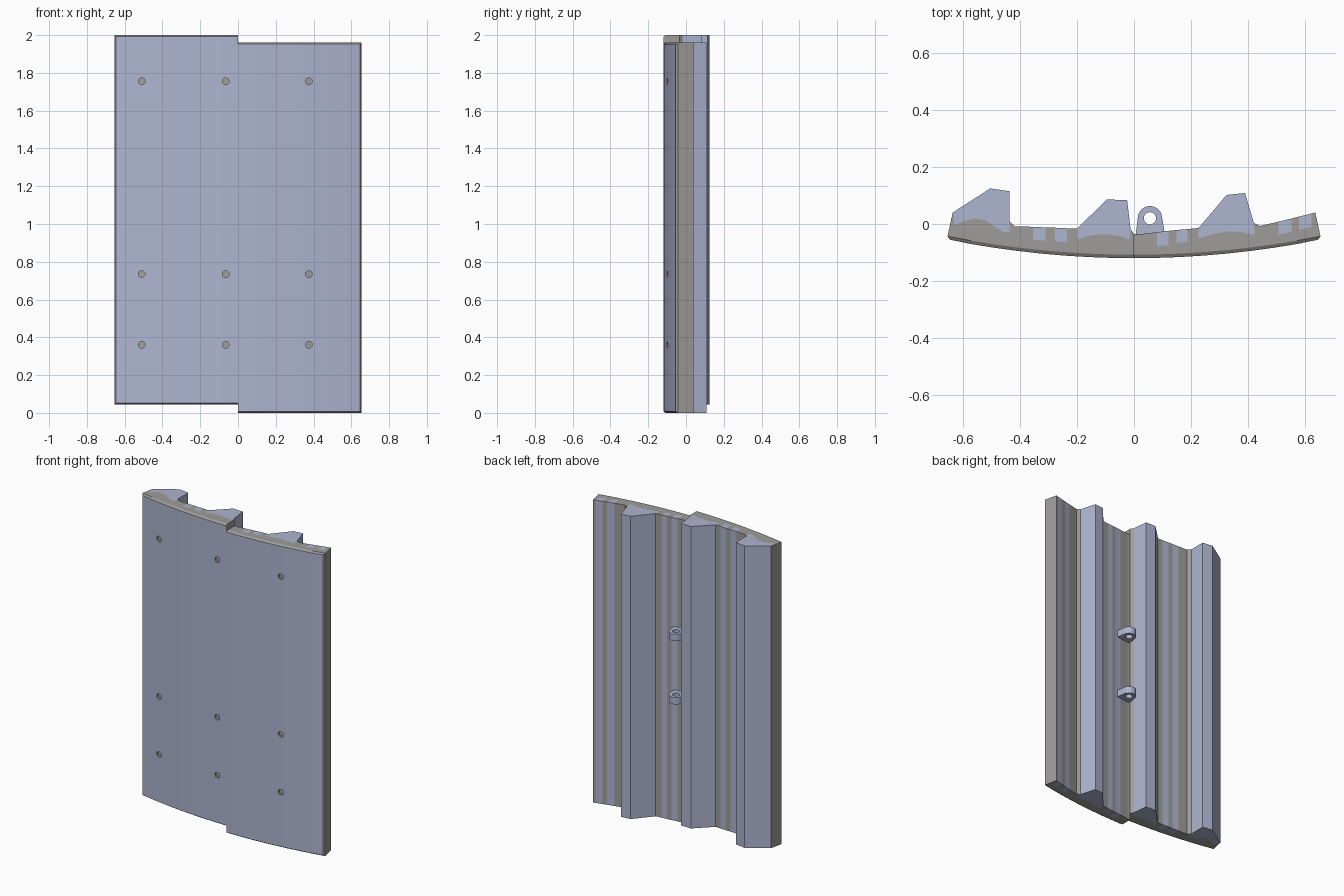
import bpy, bmesh, math
from mathutils import Matrix

if "Cube" in bpy.data.objects:
    bpy.data.objects.remove(bpy.data.objects["Cube"])


def material(name, rgb):
    m = bpy.data.materials.new(name)
    m.use_nodes = True
    color = (*rgb, 1)
    m.diffuse_color = color
    m.node_tree.nodes["Principled BSDF"].inputs["Base Color"].default_value = color
    return m


GREY = material("warm grey", (0.34, 0.335, 0.32))
BLUE = material("pale lavender", (0.42, 0.46, 0.63))

HALF = 0.655      # half width of the panel
SKIN = 0.012      # thickness of the front skin
CHAMFER = 0.008
SEGMENTS = 8


def front(x):
    return -0.12 + x * x / 6.6


def finish(bm, name, mats):
    bmesh.ops.recalc_face_normals(bm, faces=bm.faces)
    mesh = bpy.data.meshes.new(name)
    bm.to_mesh(mesh)
    bm.free()
    for m in mats:
        mesh.materials.append(m)
    obj = bpy.data.objects.new(name, mesh)
    bpy.context.collection.objects.link(obj)
    return obj


def prism(name, profile, z0, z1, mat):
    bm = bmesh.new()
    base = bm.faces.new([bm.verts.new((x, y, z0)) for x, y in profile])
    top = bmesh.ops.extrude_face_region(bm, geom=[base], use_keep_orig=True)["geom"]
    for v in top:
        if isinstance(v, bmesh.types.BMVert):
            v.co.z = z1
    return finish(bm, name, [mat])


def strip(a, b, depth):
    """Flat inlay let into the back between points a and b."""
    inner = [a, (a[0], a[1] - depth), (b[0], b[1] - depth), b]
    return "inlay", [a, b], inner


def rib(outer, bed):
    """Tall rib resting in a scalloped bed."""
    return "rib", outer, [outer[0], *bed, outer[-1]]


# Back of each half from -x to +x: plain points and inlaid parts
right_back = [
    rib([(-0.637, 0.04), (-0.505, 0.125), (-0.437, 0.115), (-0.437, 0.01)],
        [(-0.63, -0.005), (-0.6, 0.01), (-0.56, 0.02), (-0.52, 0.012),
         (-0.46, -0.028), (-0.437, -0.028)]),
    (-0.42, -0.008),
    strip((-0.355, -0.01), (-0.31, -0.012), 0.046),
    strip((-0.278, -0.013), (-0.236, -0.015), 0.048),
    rib([(-0.2, -0.016), (-0.095, 0.086), (-0.024, 0.084), (-0.012, -0.018)],
        [(-0.2, -0.054), (-0.15, -0.04), (-0.1, -0.035), (-0.05, -0.043),
         (-0.016, -0.054)]),
    (0, -0.035),
]
left_back = [
    (0, -0.035),
    (0.02, -0.036),
    strip((0.08, -0.029), (0.122, -0.024), 0.05),
    strip((0.15, -0.021), (0.188, -0.018), 0.045),
    rib([(0.227, -0.014), (0.325, 0.102), (0.39, 0.109), (0.421, 0.004)],
        [(0.227, -0.05), (0.28, -0.035), (0.33, -0.026), (0.38, -0.029),
         (0.424, -0.038)]),
    (0.442, -0.007),
    strip((0.507, 0.008), (0.553, 0.019), 0.047),
    strip((0.58, 0.026), (0.623, 0.037), 0.047),
    (0.637, 0.04),
]

# Holes run through the front skin down to the core
bm = bmesh.new()
for x in (-0.51, -0.065, 0.375):
    for z in (0.36, 0.735, 1.755):
        place = Matrix.Translation((x, front(x), z)) @ Matrix.Rotation(math.pi / 2, 4, "X")
        bmesh.ops.create_cone(bm, cap_ends=True, segments=20, radius1=0.018,
                              radius2=0.018, depth=0.08, matrix=place)
cutter = finish(bm, "hole_cutter", [GREY])
cutter.hide_render = True


def front_skin(name, xs, z0, z1):
    """Curved sheet with grey chamfered edges and drilled holes."""
    bm = bmesh.new()
    rings = []
    for x in xs:
        xf = math.copysign(min(abs(x), HALF - CHAMFER), x)
        y = front(x)
        rings.append([bm.verts.new(p) for p in (
            (xf, y, z0 + CHAMFER), (xf, y, z1 - CHAMFER),
            (x, y + SKIN, z1), (x, y + SKIN, z0))])
    for a, b in zip(rings, rings[1:]):
        for i in range(4):
            j = (i + 1) % 4
            bm.faces.new((a[i], a[j], b[j], b[i]))
    bm.faces.new(rings[0])
    bm.faces.new(rings[-1])
    bmesh.ops.recalc_face_normals(bm, faces=bm.faces)
    for f in bm.faces:
        f.material_index = 1 if f.normal.y < -0.9 else 0
    obj = finish(bm, name, [GREY, BLUE])
    cut = obj.modifiers.new("holes", "BOOLEAN")
    cut.operation = "DIFFERENCE"
    cut.solver = "EXACT"
    cut.object = cutter
    bpy.context.view_layer.objects.active = obj
    bpy.ops.object.modifier_apply(modifier=cut.name)


def panel_half(side, x0, x1, z0, z1, back):
    xs = [x0 + (x1 - x0) * i / SEGMENTS for i in range(SEGMENTS + 1)]
    front_skin(side + "_front_skin", xs, z0, z1)
    edge = []
    for n, item in enumerate(back):
        if isinstance(item[0], str):
            kind, outer, inner = item
            edge += inner
            prism(f"{side}_{kind}_{n}", outer + inner[-2:0:-1], z0, z1, BLUE)
        else:
            edge.append(item)
    profile = [(x, front(x) + SKIN) for x in xs] + edge[::-1]
    prism(side + "_core", profile, z0, z1, GREY)


# The two halves are shifted against each other in height
panel_half("right", -HALF, 0, 0.045, 2.0, right_back)
panel_half("left", 0, HALF, 0, 1.96, left_back)
bpy.data.objects.remove(cutter)


# Pierced lugs on the back
def lug(name, z, cx=0.056, cy=0.02, r=0.043, thick=0.045):
    curve = bpy.data.curves.new(name, "CURVE")
    curve.dimensions = "2D"
    curve.fill_mode = "BOTH"
    curve.extrude = thick / 2
    arc = [math.pi * i / 16 for i in range(17)]
    outer = [(cx + r * math.cos(a), cy + r * math.sin(a)) for a in arc]
    outer += [(0.006, -0.04), (0.108, -0.034)]
    ring = [math.tau * i / 24 for i in range(24)]
    hole = [(cx + r / 2 * math.cos(a), cy + r / 2 * math.sin(a)) for a in ring]
    for points in (outer, hole):
        spline = curve.splines.new("POLY")
        spline.points.add(len(points) - 1)
        for p, (x, y) in zip(spline.points, points):
            p.co = (x, y, 0, 1)
        spline.use_cyclic_u = True
    curve.materials.append(BLUE)
    obj = bpy.data.objects.new(name, curve)
    obj.location.z = z
    bpy.context.collection.objects.link(obj)
    bpy.ops.object.select_all(action="DESELECT")
    obj.select_set(True)
    bpy.context.view_layer.objects.active = obj
    bpy.ops.object.convert(target="MESH")
    bpy.ops.object.shade_smooth_by_angle()


lug("upper_lug", 1.235)
lug("lower_lug", 0.825)
